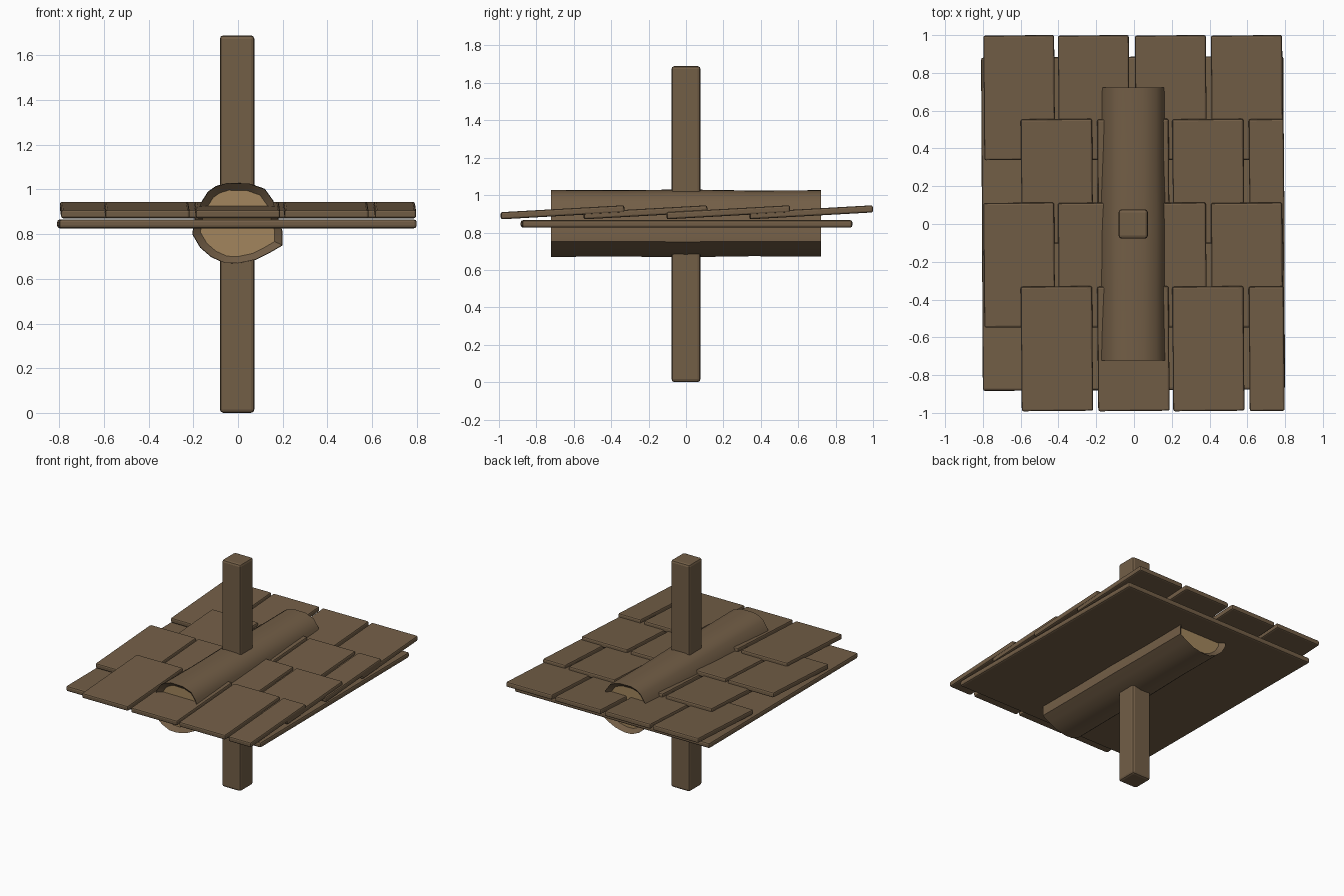
import bpy
import bmesh
from math import radians

cube = bpy.data.objects.get("Cube")
if cube:
    bpy.data.objects.remove(cube, do_unlink=True)


def make_material(name, colour):
    mat = bpy.data.materials.new(name)
    mat.use_nodes = True
    mat.diffuse_color = (*colour, 1)
    bsdf = mat.node_tree.nodes["Principled BSDF"]
    bsdf.inputs["Base Color"].default_value = (*colour, 1)
    bsdf.inputs["Roughness"].default_value = 0.9
    return mat


BROWN = make_material("brown wood", (0.17, 0.112, 0.062))
PALE = make_material("pale cut wood", (0.36, 0.235, 0.11))


def add_object(name, bm, materials):
    bmesh.ops.recalc_face_normals(bm, faces=bm.faces)
    mesh = bpy.data.meshes.new(name)
    bm.to_mesh(mesh)
    bm.free()
    for mat in materials:
        mesh.materials.append(mat)
    obj = bpy.data.objects.new(name, mesh)
    bpy.context.collection.objects.link(obj)
    return obj


def add_plank(name, centre, size, bevel, tilt=0, turn=0):
    bm = bmesh.new()
    bmesh.ops.create_cube(bm, size=1)
    bmesh.ops.scale(bm, vec=size, verts=bm.verts)
    obj = add_object(name, bm, [BROWN])
    obj.location = centre
    obj.rotation_euler = (radians(tilt), 0, radians(turn))
    mod = obj.modifiers.new("soft edges", "BEVEL")
    mod.width = bevel
    mod.segments = 2
    return obj


# Upright post and flat backing board
add_plank("post", (-0.004, 0, 0.845), (0.155, 0.155, 1.69), 0.016)
add_plank("backing_board", (-0.005, 0.003, 0.846), (1.6, 1.765, 0.04), 0.012, turn=0.3)

# Overlapping shingles: even rows run full width, odd rows are staggered
FULL = [(-0.795, -0.42), (-0.4, -0.025), (0.007, 0.383), (0.41, 0.787)]
STAGGERED = [(-0.597, -0.219), (-0.192, 0.186), (0.205, 0.582), (0.61, 0.795)]
for row in range(4):
    y = -0.66 + row * 0.443
    for col, (left, right) in enumerate(FULL if row % 2 else STAGGERED):
        add_plank(f"shingle_{row + 1}_{col + 1}",
                  ((left + right) / 2, y, 0.908), (right - left, 0.66, 0.038),
                  0.01, tilt=3.2, turn=0.5)

# Rough log lying front to back, with recessed pale cut ends
OUTLINE = [(-0.05, 1.03), (0.05, 1.028), (0.12, 1.003), (0.158, 0.95),
           (0.178, 0.88), (0.2, 0.81), (0.2, 0.75), (0.14, 0.715),
           (0.08, 0.685), (0, 0.668), (-0.06, 0.67), (-0.12, 0.697),
           (-0.17, 0.74), (-0.205, 0.8), (-0.195, 0.87), (-0.17, 0.935),
           (-0.135, 0.99), (-0.1, 1.015)]
MID_Z = 0.845
STATIONS = [(-0.69, 0.82), (-0.722, 0.99), (-0.35, 0.98), (0, 1),
            (0.35, 0.97), (0.722, 0.98), (0.69, 0.82)]
bm = bmesh.new()
rings = [[bm.verts.new((x * s, y, MID_Z + (z - MID_Z) * s)) for x, z in OUTLINE]
         for y, s in STATIONS]
count = len(OUTLINE)
for a, b in zip(rings, rings[1:]):
    for i in range(count):
        j = (i + 1) % count
        bm.faces.new((a[i], a[j], b[j], b[i]))
for ring in (rings[0], rings[-1]):
    bm.faces.new(ring).material_index = 1
add_object("log", bm, [BROWN, PALE])

# Smooth shading with crisp edges
bpy.ops.object.select_all(action="DESELECT")
log = bpy.data.objects["log"]
log.select_set(True)
bpy.context.view_layer.objects.active = log
bpy.ops.object.shade_smooth_by_angle(angle=radians(40))
